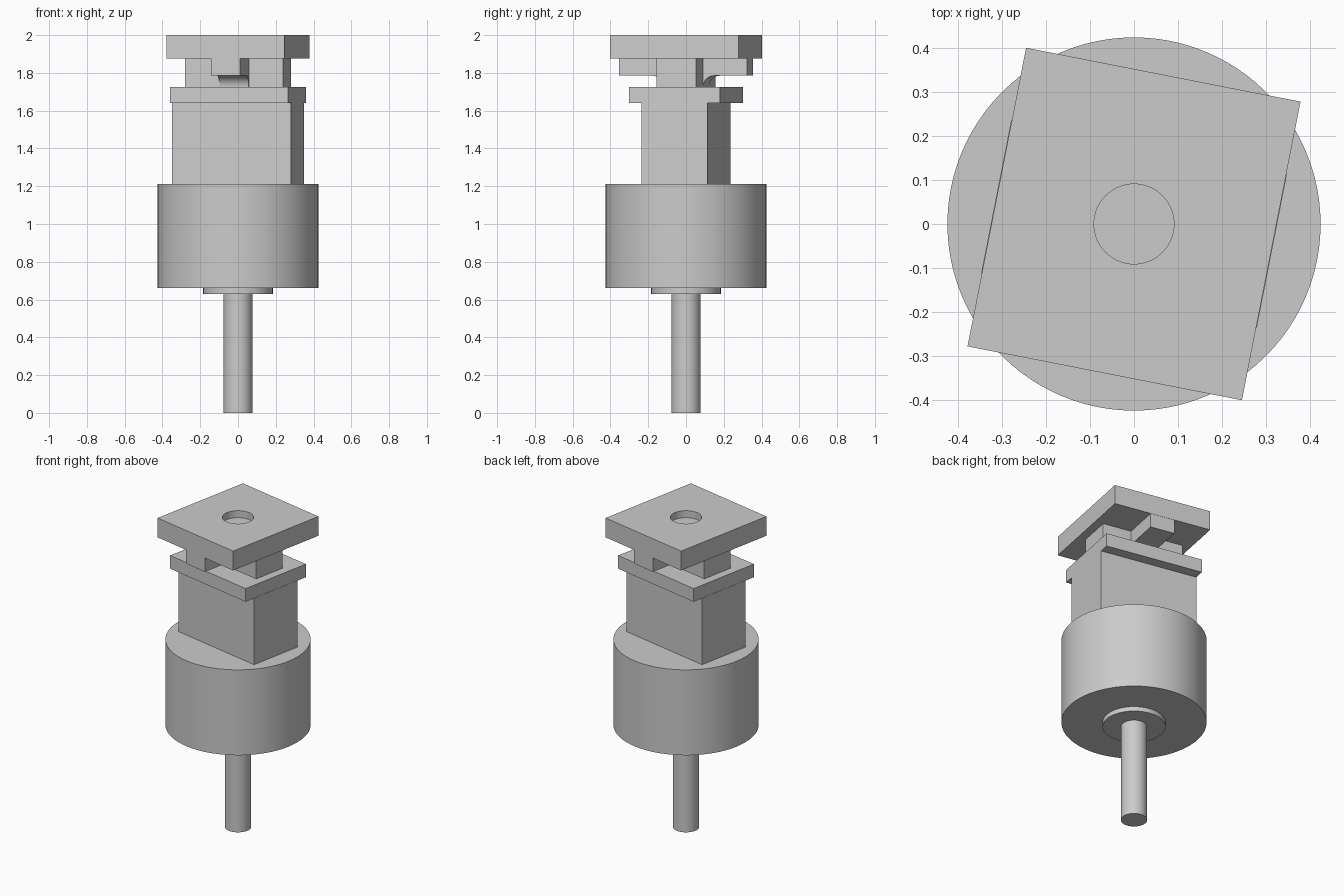
import bpy
import bmesh
from math import radians, sin, cos, pi
from mathutils import Matrix

cube = bpy.data.objects.get("Cube")
if cube:
    bpy.data.objects.remove(cube, do_unlink=True)

# One plain grey for the whole tool
grey = bpy.data.materials.new("plain grey")
grey.use_nodes = True
grey.diffuse_color = (0.6, 0.6, 0.6, 1)
grey.node_tree.nodes["Principled BSDF"].inputs["Base Color"].default_value = (0.6, 0.6, 0.6, 1)

TURN = Matrix.Rotation(radians(-11.1), 4, "Z")  # twist of the square parts


def finish(name, bm, smooth=False):
    bmesh.ops.recalc_face_normals(bm, faces=bm.faces)
    mesh = bpy.data.meshes.new(name)
    bm.to_mesh(mesh)
    bm.free()
    mesh.materials.append(grey)
    obj = bpy.data.objects.new(name, mesh)
    bpy.context.collection.objects.link(obj)
    if smooth:
        bpy.ops.object.select_all(action="DESELECT")
        obj.select_set(True)
        bpy.context.view_layer.objects.active = obj
        bpy.ops.object.shade_smooth_by_angle(angle=radians(30))
    return obj


def cylinder(name, radius, low, high):
    bm = bmesh.new()
    bmesh.ops.create_cone(bm, cap_ends=True, segments=96, radius1=radius, radius2=radius,
                          depth=high - low,
                          matrix=Matrix.Translation((0, 0, (low + high) / 2)))
    return finish(name, bm, smooth=True)


def block(name, width, depth, low, high):
    bm = bmesh.new()
    bmesh.ops.create_cube(bm, size=1)
    bmesh.ops.scale(bm, verts=bm.verts, vec=(width, depth, high - low))
    bmesh.ops.translate(bm, verts=bm.verts, vec=(0, 0, (low + high) / 2))
    bm.transform(TURN)
    return finish(name, bm)


def fillet(name, side, width, start, low, radius):
    # Concave quarter-round under the cross bar, against the long bar
    arc = [(start + radius - radius * cos(a), low + radius * sin(a))
           for a in (i * pi / 24 for i in range(13))]
    profile = arc + [(start, low + radius)]
    bm = bmesh.new()
    face = bm.faces.new([bm.verts.new((-width / 2, side * y, z)) for y, z in profile])
    ext = bmesh.ops.extrude_face_region(bm, geom=[face])
    moved = [v for v in ext["geom"] if isinstance(v, bmesh.types.BMVert)]
    bmesh.ops.translate(bm, verts=moved, vec=(width, 0, 0))
    bm.transform(TURN)
    return finish(name, bm, smooth=True)


# Round lower parts
cylinder("shaft", 0.077, 0, 0.64)
cylinder("collar", 0.184, 0.63, 0.67)
cylinder("drum", 0.425, 0.66, 1.212)

# Square upper parts
block("body_block", 0.64, 0.355, 1.21, 1.642)
block("shoulder_plate", 0.637, 0.49, 1.64, 1.725)
block("long_bar", 0.53, 0.214, 1.725, 1.876)
block("cross_bar", 0.158, 0.69, 1.785, 1.876)
for label, side in (("front", -1), ("back", 1)):
    fillet(label + "_fillet", side, 0.158, 0.107, 1.725, 0.06)

# Top plate with a shallow round recess
plate = block("top_plate", 0.637, 0.693, 1.875, 2.0)
cutter = cylinder("recess_cutter", 0.091, 1.955, 2.1)
cutter.hide_render = True
cut = plate.modifiers.new("recess", "BOOLEAN")
cut.operation = "DIFFERENCE"
cut.solver = "EXACT"
cut.object = cutter
bpy.ops.object.select_all(action="DESELECT")
plate.select_set(True)
bpy.context.view_layer.objects.active = plate
bpy.ops.object.modifier_apply(modifier=cut.name)
bpy.data.objects.remove(cutter, do_unlink=True)
bpy.ops.object.shade_smooth_by_angle(angle=radians(30))
